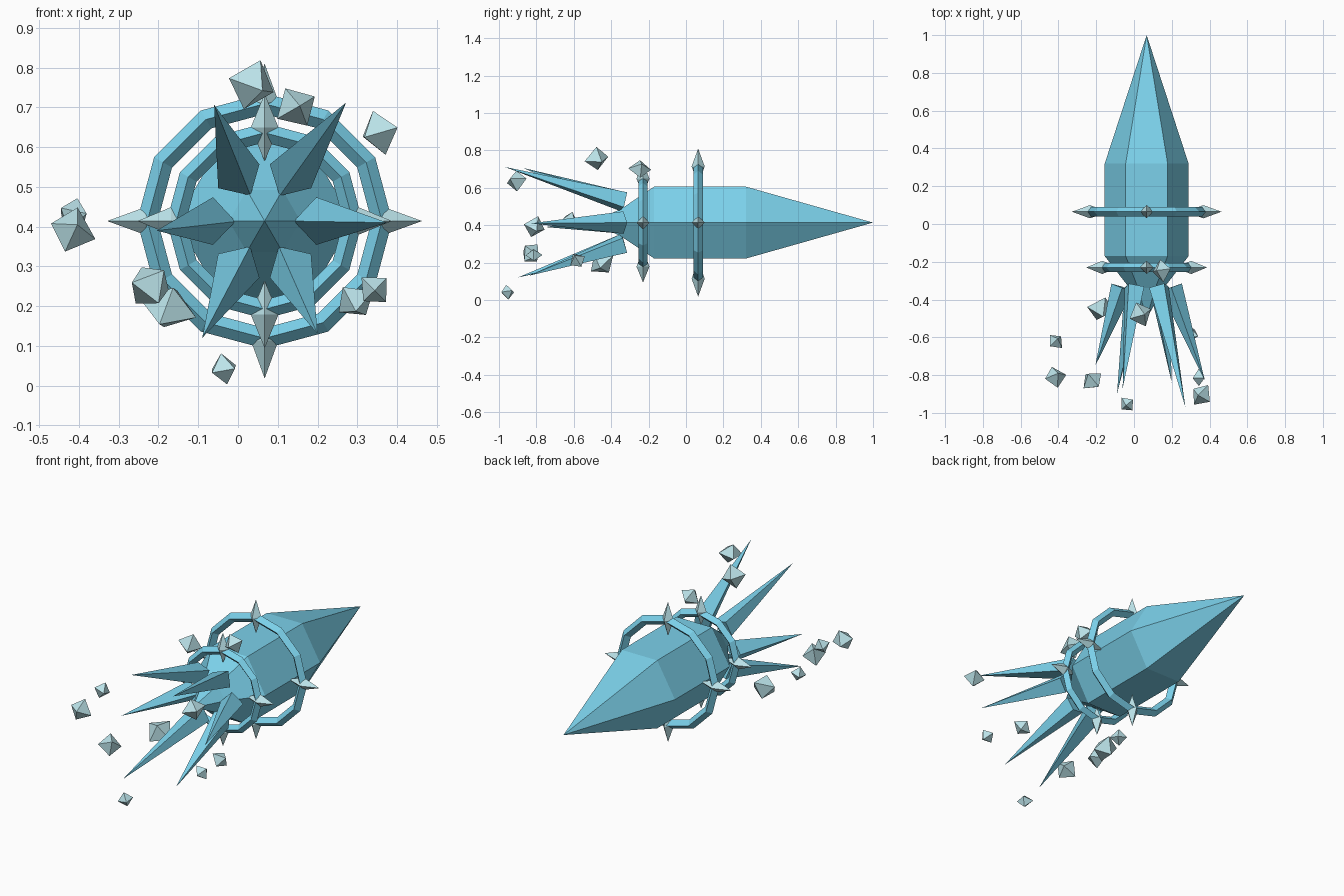
import bpy, bmesh, math, random
from mathutils import Vector, Euler

if "Cube" in bpy.data.objects:
    bpy.data.objects.remove(bpy.data.objects["Cube"])

random.seed(4)
CX, CZ = 0.067, 0.414          # long axis of the shard runs along y


def material(name, color):
    m = bpy.data.materials.new(name)
    m.diffuse_color = (*color, 1)
    m.use_nodes = True
    m.node_tree.nodes["Principled BSDF"].inputs["Base Color"].default_value = m.diffuse_color
    return m


BLUE = material("ice_blue", (0.20, 0.64, 0.83))
PALE = material("pale_frost", (0.50, 0.77, 0.82))


def finish(name, bm, mat):
    bmesh.ops.recalc_face_normals(bm, faces=bm.faces)
    me = bpy.data.meshes.new(name)
    bm.to_mesh(me)
    bm.free()
    me.materials.append(mat)
    ob = bpy.data.objects.new(name, me)
    bpy.context.collection.objects.link(ob)
    return ob


def octahedron(name, center, size, mat, rot=(0, 0, 0), jitter=0.0):
    bm = bmesh.new()
    e = Euler(rot)
    pts = []
    for axis in range(3):
        for s in (1, -1):
            p = Vector((0, 0, 0))
            p[axis] = s * size[axis] * (1 + random.uniform(-jitter, jitter))
            p.rotate(e)
            pts.append(bm.verts.new(p + Vector(center)))
    for a in (0, 1):
        for b in (2, 3):
            for c in (4, 5):
                bm.faces.new((pts[a], pts[b], pts[c]))
    return finish(name, bm, mat)


# Hexagonal body with a long nose and a tapered tail
bm = bmesh.new()
rings = []
for y, r in ((0.32, 0.222), (-0.17, 0.222), (-0.34, 0.09)):
    rings.append([bm.verts.new((CX + r * math.cos(k * math.pi / 3), y,
                                CZ + r * math.sin(k * math.pi / 3))) for k in range(6)])
nose, tail = bm.verts.new((CX, 1.0, CZ)), bm.verts.new((CX, -0.5, CZ))
for k in range(6):
    n = (k + 1) % 6
    bm.faces.new((nose, rings[0][k], rings[0][n]))
    bm.faces.new((tail, rings[-1][k], rings[-1][n]))
    for a, b in zip(rings, rings[1:]):
        bm.faces.new((a[k], a[n], b[n], b[k]))
finish("body", bm, BLUE)

# Six flaring tail spikes with diamond bases
tips = [(0.375, -0.83, 0.41), (0.272, -0.97, 0.712), (-0.06, -0.87, 0.706),
        (-0.205, -0.75, 0.39), (-0.09, -0.90, 0.12), (0.2, -0.84, 0.13)]
for k, tip in enumerate(tips):
    ang = k * math.pi / 3
    out = Vector((math.cos(ang), 0, math.sin(ang)))
    base = Vector((CX, -0.335, CZ)) + out * 0.13
    axis = (Vector(tip) - base).normalized()
    u = (out - axis * out.dot(axis)).normalized()
    v = axis.cross(u)
    bm = bmesh.new()
    quad = [bm.verts.new(base + d * 0.06) for d in (u, v, -u, -v)]
    top = bm.verts.new(tip)
    bm.faces.new(quad)
    for i in range(4):
        bm.faces.new((quad[i], quad[(i + 1) % 4], top))
    finish(f"tail_spike_{k + 1}", bm, BLUE)

# Two twelve-sided rings, each with four pointed studs
for name, y, major, minor, sr, half in (("front_ring", 0.065, 0.295, 0.026, 0.30, 0.096),
                                        ("rear_ring", -0.23, 0.222, 0.024, 0.235, 0.085)):
    bpy.ops.mesh.primitive_torus_add(major_segments=12, minor_segments=4,
                                     major_radius=major, minor_radius=minor,
                                     location=(CX, y, CZ), rotation=(math.pi / 2, 0, 0))
    ob = bpy.context.object
    ob.name = name
    ob.data.materials.append(BLUE)
    ob.data.shade_flat()
    for k in range(4):
        a = k * math.pi / 2
        octahedron(f"{name}_stud_{k + 1}",
                   (CX + sr * math.cos(a), y, CZ + sr * math.sin(a)),
                   (half, 0.035, 0.035), PALE, (0, -a, 0))

# Trailing loose ice chunks: x, y, z, radius
chunks = [(-0.415, -0.62, 0.43, 0.045), (-0.42, -0.81, 0.39, 0.06),
          (-0.22, -0.83, 0.25, 0.065), (-0.175, -0.45, 0.195, 0.07),
          (0.035, -0.475, 0.755, 0.068), (0.147, -0.245, 0.70, 0.06),
          (-0.035, -0.955, 0.042, 0.045), (0.343, -0.815, 0.24, 0.043),
          (0.355, -0.905, 0.637, 0.06), (0.295, -0.58, 0.21, 0.05)]
for i, (x, y, z, r) in enumerate(chunks):
    rot = [random.uniform(0, math.pi) for _ in range(3)]
    octahedron(f"ice_chunk_{i + 1}", (x, y, z), (r, r, r), PALE, rot, 0.12)
